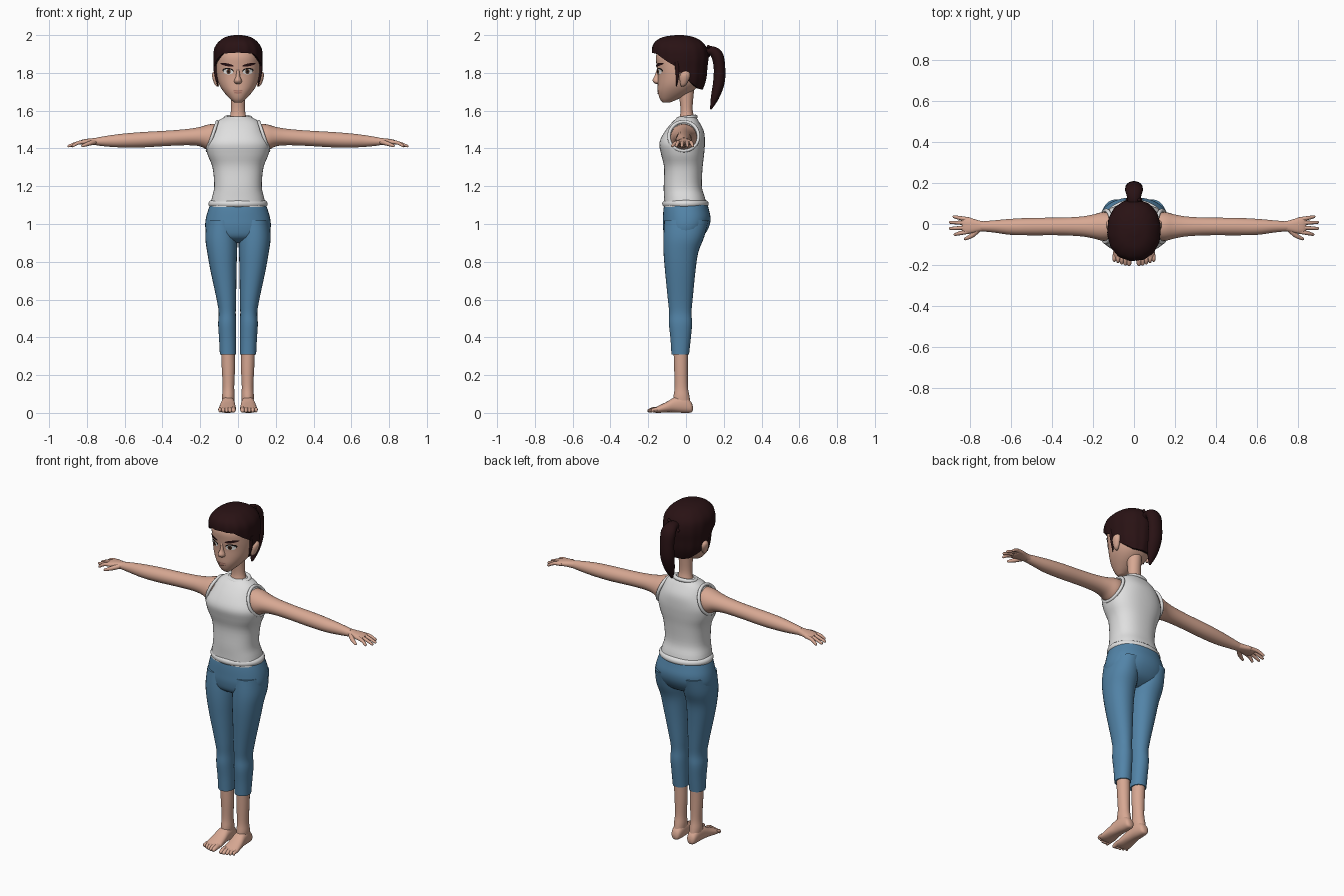
import bpy, bmesh, math
from mathutils import Vector
from mathutils.bvhtree import BVHTree

if "Cube" in bpy.data.objects:
    bpy.data.objects.remove(bpy.data.objects["Cube"])


def material(name, rgb):
    m = bpy.data.materials.new(name)
    m.diffuse_color = (*rgb, 1)
    m.use_nodes = True
    m.node_tree.nodes["Principled BSDF"].inputs["Base Color"].default_value = m.diffuse_color
    return m


SKIN = material("skin", (0.68, 0.39, 0.29))
HAIR = material("dark brown hair", (0.022, 0.006, 0.007))
SHIRT = material("white cloth", (0.74, 0.74, 0.74))
PANTS = material("blue denim", (0.085, 0.23, 0.39))
WHITE = material("eye white", (0.85, 0.85, 0.83))
IRIS = material("brown iris", (0.08, 0.03, 0.015))
BLACK = material("black", (0.006, 0.005, 0.005))
LIP = material("lip", (0.52, 0.25, 0.19))


def smooth(rows, k=4, closed=False):
    """Catmull-Rom interpolation of rows of numbers."""
    n, out = len(rows), []
    get = (lambda i: rows[i % n]) if closed else (lambda i: rows[max(0, min(n - 1, i))])
    for i in range(n if closed else n - 1):
        for j in range(k):
            t = j / k
            out.append([0.5 * (2 * b + (c - a) * t + (2 * a - 5 * b + 4 * c - d) * t * t
                               + (3 * b - a - 3 * c + d) * t ** 3)
                        for a, b, c, d in zip(get(i - 1), get(i), get(i + 1), get(i + 2))])
    return out if closed else out + [list(rows[-1])]


def skin_rings(name, rings, mat, closed=False, caps=(True, True)):
    """Bridge rings of points into one mesh object."""
    bm = bmesh.new()
    vs = [[bm.verts.new(p) for p in r] for r in rings]
    n = len(rings[0])
    for i in range(len(vs) if closed else len(vs) - 1):
        a, b = vs[i], vs[(i + 1) % len(vs)]
        for j in range(n):
            bm.faces.new((a[j], a[(j + 1) % n], b[(j + 1) % n], b[j]))
    if not closed:
        if caps[0]:
            bm.faces.new(vs[0])
        if caps[1]:
            bm.faces.new(vs[-1])
    bmesh.ops.recalc_face_normals(bm, faces=bm.faces)
    return finish(name, bm, mat)


def finish(name, bm, mat):
    me = bpy.data.meshes.new(name)
    bm.to_mesh(me)
    bm.free()
    me.materials.append(mat)
    ob = bpy.data.objects.new(name, me)
    bpy.context.collection.objects.link(ob)
    return ob


def oval(row, a, e):
    """Point at angle a of a superellipse with extents row = (t, u0, u1, v0, v1)."""
    t, u0, u1, v0, v1 = row
    c, s = math.cos(a), math.sin(a)
    return ((u0 + u1) / 2 + (u1 - u0) / 2 * math.copysign(abs(c) ** (2 / e), c),
            (v0 + v1) / 2 + (v1 - v0) / 2 * math.copysign(abs(s) ** (2 / e), s))


def loft(name, rows, mat, axis="z", side=1, e=2.0, n=28):
    """Loft ovals along an axis; extents are given on the other two axes."""
    rings = []
    for row in smooth(rows):
        ring = []
        for j in range(n):
            u, v = oval(row, math.tau * j / n, e)
            x, y, z = {"z": (u, v, row[0]), "x": (row[0], u, v), "y": (u, row[0], v)}[axis]
            ring.append((x * side, y, z))
        rings.append(ring)
    return skin_rings(name, rings, mat)


def sweep(name, pts, mat, ref, side=1, w=1.0, closed=False, n=12, k=4):
    """Tube through (x, y, z, radius) points."""
    P = smooth(pts, k, closed)
    if not closed:  # rounded tip
        d = (Vector(P[-1][:3]) - Vector(P[-2][:3])).normalized() * P[-1][3] * 0.6
        P.append([P[-1][i] + d[i] for i in range(3)] + [P[-1][3] * 0.45])
    rings, m = [], len(P)
    for i, p in enumerate(P):
        a, b = (P[i - 1], P[(i + 1) % m]) if closed else (P[max(0, i - 1)], P[min(m - 1, i + 1)])
        t = (Vector(b[:3]) - Vector(a[:3])).normalized()
        u = Vector(ref)
        u = (u - t * u.dot(t)).normalized()
        v = t.cross(u)
        ring = []
        for j in range(n):
            g = math.tau * j / n
            q = Vector(p[:3]) + u * (w * p[3] * math.cos(g)) + v * (p[3] * math.sin(g))
            ring.append((q.x * side, q.y, q.z))
        rings.append(ring)
    return skin_rings(name, rings, mat, closed)


def loop(cx, cy, cz, rx, ry, rz, r, tilt=0, count=16):
    """Closed ring of sweep points."""
    out = []
    for i in range(count):
        a = math.tau * i / count
        c, s = math.cos(a), math.sin(a)
        out.append((cx + rx * (s if rz else c), cy + ry * (c if rz else s), cz + (rz or tilt) * s, r))
    return out


X, Y, Z = (1, 0, 0), (0, 1, 0), (0, 0, 1)

# Head and neck
head = loft("head", [(1.643, -.018, .018, -.122, -.085), (1.662, -.042, .042, -.138, -.04),
                     (1.70, -.076, .076, -.149, .03), (1.74, -.1, .1, -.15, .07),
                     (1.79, -.113, .113, -.15, .09), (1.84, -.117, .117, -.156, .1),
                     (1.89, -.115, .115, -.158, .1), (1.94, -.095, .095, -.135, .08),
                     (1.97, -.05, .05, -.09, .03)], SKIN, e=2.2, n=40)
loft("neck", [(1.53, -.06, .06, -.05, .055), (1.57, -.043, .043, -.033, .042),
              (1.62, -.037, .037, -.03, .035), (1.73, -.042, .042, -.045, .045)], SKIN)
loft("nose", [(1.742, -.012, .012, -.16, -.12), (1.75, -.02, .02, -.172, -.12),
              (1.763, -.019, .019, -.177, -.12), (1.785, -.011, .011, -.166, -.12),
              (1.825, -.009, .009, -.153, -.12)], SKIN, n=16)

# Face details: thin plates projected on the head
tree = BVHTree.FromPolygons([v.co for v in head.data.vertices],
                            [p.vertices for p in head.data.polygons])


def plate(name, cx, cz, rx, rz, tilt, mat, lift):
    bm = bmesh.new()

    def put(u, v):
        x = cx + u * math.cos(tilt) - v * math.sin(tilt)
        z = cz + u * math.sin(tilt) + v * math.cos(tilt)
        hit = tree.ray_cast(Vector((x, -1, z)), Vector(Y))[0]
        return bm.verts.new((x, hit.y - lift, z))
    mid = put(0, 0)
    rim = [put(rx * math.cos(math.tau * i / 20), rz * math.sin(math.tau * i / 20)) for i in range(20)]
    for i in range(20):
        bm.faces.new((mid, rim[i], rim[(i + 1) % 20]))
    bm.normal_update()
    for f in bm.faces:
        if f.normal.y > 0:
            f.normal_flip()
    finish(name, bm, mat)


for s, tag in ((1, "left"), (-1, "right")):
    plate(tag + "_upper_lash", s * .053, 1.812, .03, .014, s * .08, BLACK, .002)
    plate(tag + "_eye", s * .052, 1.806, .026, .014, s * .08, WHITE, .004)
    plate(tag + "_iris", s * .05, 1.807, .011, .013, 0, IRIS, .006)
    plate(tag + "_pupil", s * .05, 1.807, .005, .006, 0, BLACK, .008)
    plate(tag + "_eyebrow", s * .058, 1.843, .036, .0075, s * .2, HAIR, .005)
plate("upper_lip", 0, 1.704, .028, .006, 0, LIP, .005)
plate("lower_lip", 0, 1.694, .022, .006, 0, LIP, .006)

# Hair cap: columns run from a shaped hairline up to the crown
H = smooth([(1.68, -.075, .075, -.11, .075), (1.76, -.115, .115, -.15, .105),
            (1.83, -.126, .126, -.166, .113), (1.88, -.13, .13, -.177, .118),
            (1.93, -.125, .125, -.179, .11), (1.965, -.102, .102, -.163, .085),
            (1.99, -.066, .066, -.12, .04), (2.0, -.02, .02, -.055, -.015)], 6)
LINE = [(-.19, 1.91), (-.15, 1.9), (-.11, 1.865), (-.06, 1.835), (-.035, 1.80),
        (.0, 1.765), (.05, 1.735), (.09, 1.715), (.13, 1.71)]


def table(rows, t):
    for a, b in zip(rows, rows[1:]):
        if t <= b[0]:
            f = max(0, (t - a[0]) / (b[0] - a[0]))
            return [p + (q - p) * f for p, q in zip(a, b)]
    return list(rows[-1])


N, M, rings = 112, 24, []
for k in range(-1, M + 1):
    ring = []
    for j in range(N):
        a = math.tau * j / N
        low = table(LINE, oval(table(H, 1.88), a, 2.2)[1])[1]
        f = max(k, 0) / M
        z = low + (2.0 - low) * (1 - (1 - f) ** 1.6)
        x, y = oval(table(H, z), a, 2.2)
        g = .86 if k < 0 else 1 + .012 * math.sin(14 * a) * (1 - f)
        ring.append((x * g, (y + .03) * g - .03, z + (.004 if k < 0 else 0)))
    rings.append(ring)
skin_rings("hair_cap", rings, HAIR, caps=(False, True))
sweep("ponytail", [(0, .08, 1.9, .022), (0, .125, 1.918, .024), (0, .163, 1.895, .032),
                   (0, .177, 1.83, .031), (0, .174, 1.75, .031), (0, .153, 1.67, .022),
                   (0, .132, 1.61, .005)], HAIR, X, w=1.35, n=18, k=6)
sweep("hair_tie", loop(0, .118, 1.915, .036, 0, .027, .008), HAIR, Y, closed=True)

# Shirt with collar and rolled hem
loft("shirt", [(1.09, -.148, .148, -.117, .11), (1.14, -.138, .138, -.117, .1),
               (1.2, -.126, .126, -.118, .084), (1.3, -.135, .135, -.116, .088),
               (1.37, -.162, .162, -.132, .096), (1.43, -.17, .17, -.141, .1),
               (1.49, -.14, .14, -.112, .095), (1.54, -.112, .112, -.072, .07),
               (1.568, -.068, .068, -.04, .05)], SHIRT, e=2.35, n=40)
sweep("shirt_collar", loop(0, .005, 1.562, .064, .046, 0, .011, .006), SHIRT, Z, closed=True)
sweep("shirt_hem", loop(0, -.003, 1.107, .137, .103, 0, .02), SHIRT, Z, closed=True)

# Seat of the trousers
loft("trouser_seat", [(1.12, -.14, .14, -.112, .11), (1.08, -.156, .156, -.119, .12),
                      (1.03, -.17, .17, -.122, .13), (.98, -.173, .173, -.122, .12),
                      (.93, -.155, .155, -.108, .085), (.9, -.1, .1, -.06, .03)],
     PANTS, e=2.2, n=40)

FINGERS = [(-.036, -.052, .875), (-.016, -.022, .898), (.004, .008, .898), (.021, .036, .88)]
for s, tag in ((1, "left"), (-1, "right")):
    # Side hair and ear
    sweep(tag + "_sideburn", [(.119, -.05, 1.86, .012), (.117, -.045, 1.8, .01),
                              (.107, -.05, 1.73, .002)], HAIR, Y, s)
    loft(tag + "_ear", [(1.728, .1, .112, -.025, -.012), (1.74, .1, .124, -.03, .002),
                        (1.775, .1, .136, -.034, .02), (1.798, .1, .136, -.028, .02),
                        (1.81, .105, .124, -.015, .008)], SKIN, side=s, n=16)
    # Arm and armhole trim
    loft(tag + "_arm", [(.09, -.075, .05, 1.41, 1.53), (.15, -.082, .058, 1.39, 1.528),
                        (.2, -.07, .046, 1.411, 1.514), (.26, -.06, .036, 1.417, 1.504),
                        (.36, -.055, .031, 1.414, 1.495), (.5, -.055, .03, 1.406, 1.487),
                        (.6, -.053, .025, 1.405, 1.479), (.68, -.042, .018, 1.409, 1.469),
                        (.75, -.035, .012, 1.416, 1.457)], SKIN, "x", s)
    sweep(tag + "_armhole", loop(.136, -.012, 1.465, -.026, .078, .077, .009), SHIRT, X, s, closed=True)
    # Hand
    loft(tag + "_palm", [(.73, -.034, .012, 1.416, 1.458), (.76, -.038, .018, 1.418, 1.455),
                         (.8, -.046, .03, 1.42, 1.451), (.825, -.045, .031, 1.42, 1.446),
                         (.838, -.036, .022, 1.425, 1.44)], SKIN, "x", s, 2.4, 20)
    for i, (y0, y1, x1) in enumerate(FINGERS):
        sweep(f"{tag}_finger_{i + 1}", [(.8, y0, 1.434, .011), (.845, (y0 + y1) / 2, 1.43, .01),
                                        (x1, y1, 1.412, .007)], SKIN, Y, s, n=10)
    sweep(tag + "_thumb", [(.755, -.022, 1.436, .014), (.79, -.056, 1.426, .012),
                           (.825, -.073, 1.413, .007)], SKIN, Z, s, n=10)
    # Trouser leg
    loft(tag + "_trouser_leg", [(1.02, .01, .165, -.115, .12), (.93, .003, .173, -.12, .096),
                                (.85, .005, .163, -.119, .065), (.75, .008, .145, -.111, .05),
                                (.6, .01, .113, -.096, .035), (.53, .012, .102, -.089, .029),
                                (.47, .01, .105, -.09, .032), (.39, .01, .1, -.082, .025),
                                (.31, .011, .096, -.077, .016)], PANTS, side=s, e=2.15)
    # Shin and foot
    loft(tag + "_shin", [(.34, .018, .09, -.066, .012), (.24, .016, .086, -.063, .01),
                         (.14, .02, .081, -.06, .01), (.09, .018, .084, -.066, .018),
                         (.05, .02, .082, -.07, .025)], SKIN, side=s)
    loft(tag + "_foot", [(.036, .04, .062, .012, .035), (.026, .026, .076, .002, .06),
                         (-.01, .018, .084, 0, .09), (-.06, .016, .09, .003, .083),
                         (-.1, .013, .097, .003, .06), (-.145, .01, .102, 0, .038),
                         (-.17, .014, .1, .002, .026), (-.178, .025, .09, .008, .02)],
         SKIN, "y", s, 2.3)
    for i in range(5):
        x, r = .024 + .018 * i, .0135 - .0012 * i
        sweep(f"{tag}_toe_{i + 1}", [(x, -.15, .02, r), (x, -.175, .017, r),
                                     (x, -.198 + .0015 * i * i, r * .8, r * .75)], SKIN, X, s, n=10)

# Smooth shading, hard edges kept
bpy.ops.object.select_all(action="SELECT")
bpy.context.view_layer.objects.active = head
bpy.ops.object.shade_smooth_by_angle(angle=math.radians(50))
